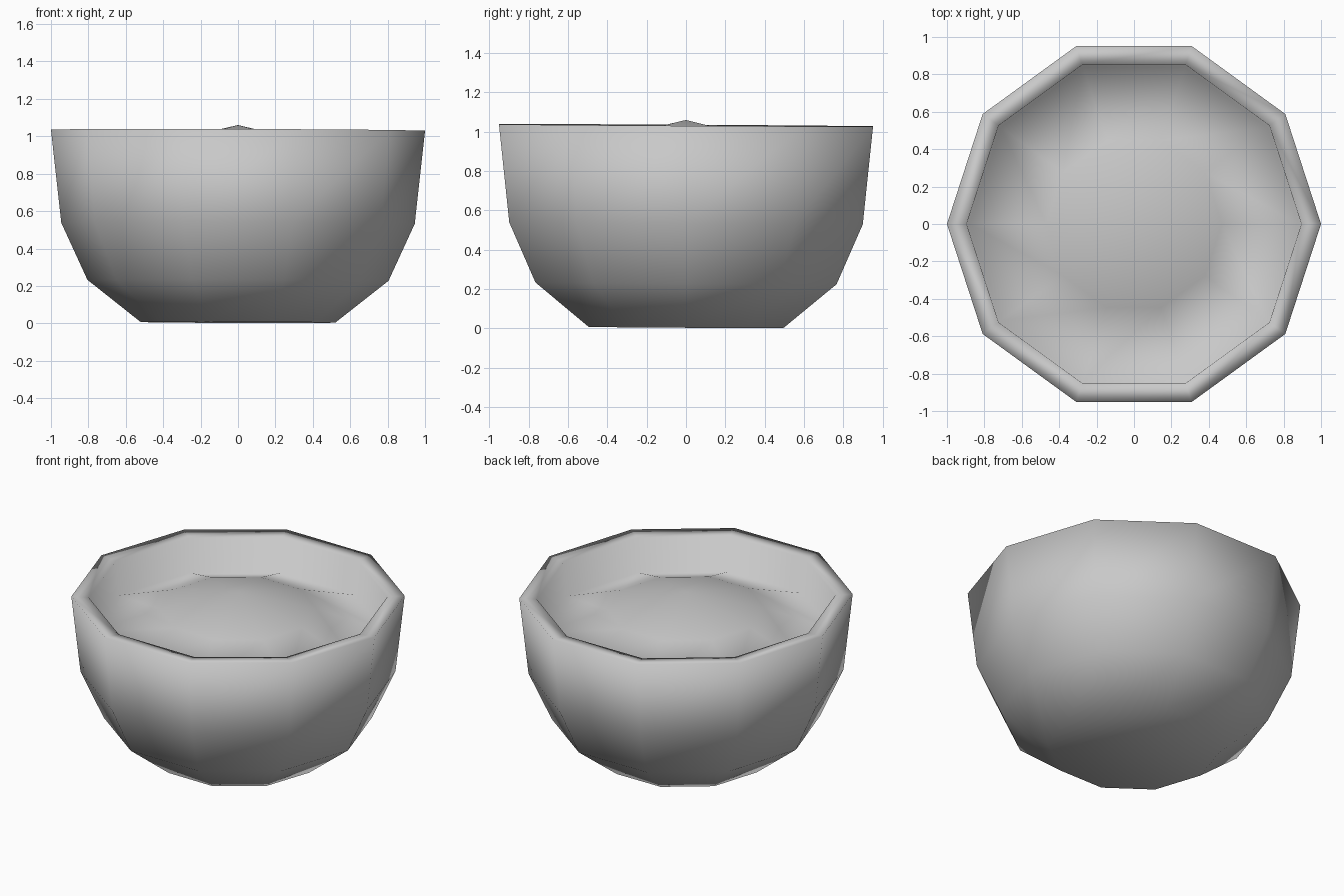
import bpy
import bmesh
from math import cos, sin, pi

cube = bpy.data.objects.get("Cube")
if cube:
    bpy.data.objects.remove(cube)

SIDES = 10

# One plain grey for the whole bowl
grey = bpy.data.materials.new("plain_grey")
grey.use_nodes = True
colour = (0.58, 0.58, 0.58, 1)
grey.diffuse_color = colour
grey.node_tree.nodes["Principled BSDF"].inputs["Base Color"].default_value = colour


def tilt(x, y):
    """Slight lean of the whole bowl: lower at the back and the left."""
    return -0.003 * x - 0.006 * y


def add_ring(bm, radius, z):
    ring = []
    for i in range(SIDES):
        a = 2 * pi * i / SIDES
        x, y = radius * cos(a), radius * sin(a)
        ring.append(bm.verts.new((x, y, z + tilt(x, y))))
    return ring


def lathe(name, profile, peak):
    """Turn a profile from base to filling, closing it at a central peak."""
    bm = bmesh.new()
    rings = [add_ring(bm, r, z) for r, z in profile]
    bm.faces.new(rings[0][::-1])
    for low, high in zip(rings, rings[1:]):
        for i in range(SIDES):
            j = (i + 1) % SIDES
            bm.faces.new((low[i], low[j], high[j], high[i]))
    top = bm.verts.new((0, 0, peak))
    for i in range(SIDES):
        bm.faces.new((rings[-1][i], rings[-1][(i + 1) % SIDES], top))
    for face in bm.faces:
        face.smooth = True
    mesh = bpy.data.meshes.new(name)
    bm.to_mesh(mesh)
    bm.free()
    mesh.materials.append(grey)
    obj = bpy.data.objects.new(name, mesh)
    bpy.context.collection.objects.link(obj)
    return obj


# Outer wall, rim, inner wall, then the domed filling
lathe("filled_bowl", [
    (0.52, 0.005), (0.805, 0.23), (0.945, 0.535), (1.0, 1.033),
    (0.895, 1.025), (0.88, 0.80), (0.47, 0.95),
], 1.06)
